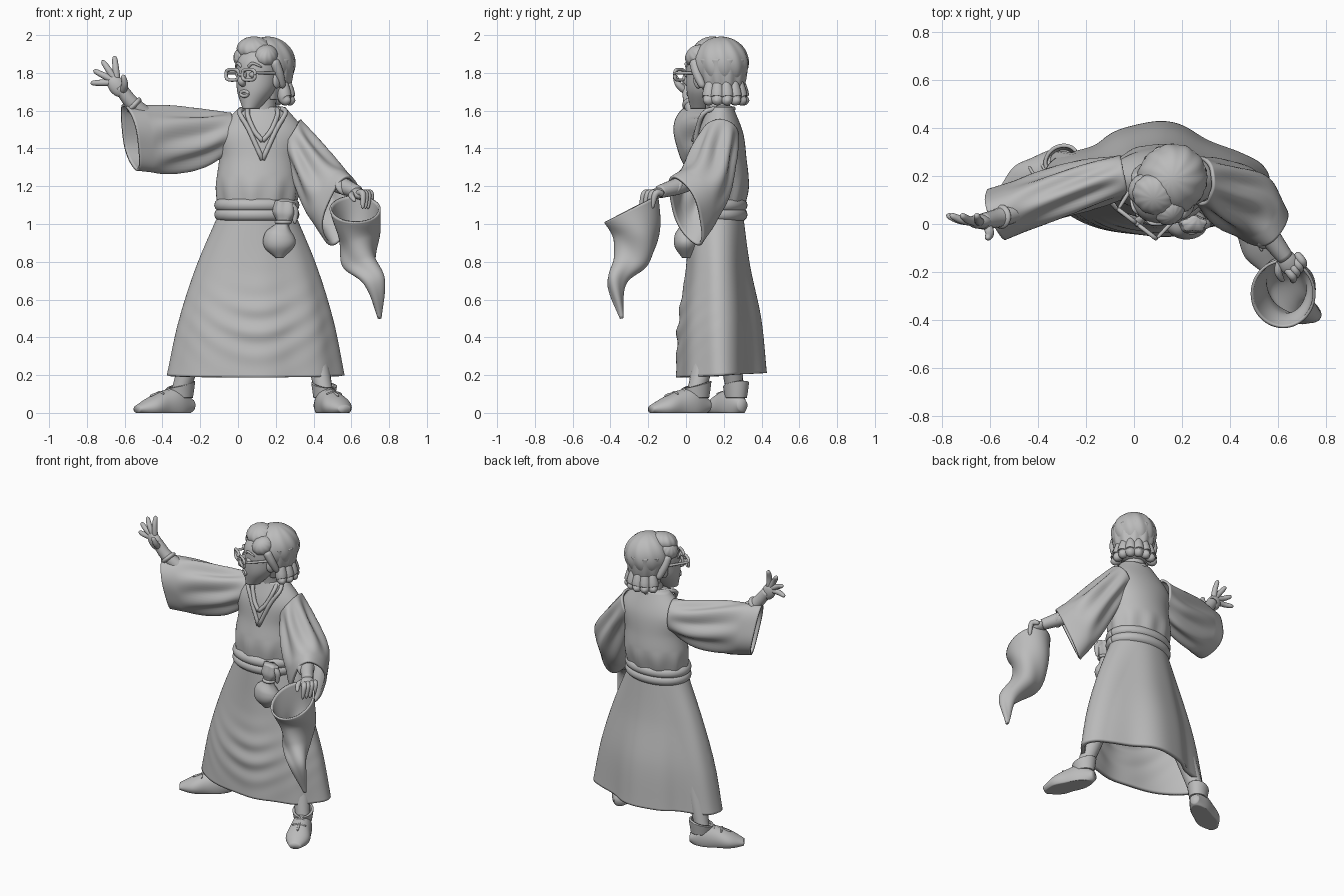
import bpy, bmesh
from math import sin, cos, pi, exp, atan2, copysign
from mathutils import Vector, Matrix

if "Cube" in bpy.data.objects:
    bpy.data.objects.remove(bpy.data.objects["Cube"])

clay = bpy.data.materials.new("clay grey")
clay.use_nodes = True
clay.diffuse_color = (.5, .5, .5, 1)
shader = clay.node_tree.nodes["Principled BSDF"]
shader.inputs["Base Color"].default_value = clay.diffuse_color
shader.inputs["Roughness"].default_value = .7

X, Y, Z = Vector((1, 0, 0)), Vector((0, 1, 0)), Vector((0, 0, 1))
WORLD = Matrix.Identity(4)
HEAD = Matrix.Translation((.13, .15, 0)) @ Matrix.Rotation(-.66, 4, 'Z')


def finish(name, bm, mat, shell=0):
    bm.transform(mat)
    mesh = bpy.data.meshes.new(name)
    bm.to_mesh(mesh)
    bm.free()
    mesh.materials.append(clay)
    mesh.shade_smooth()
    ob = bpy.data.objects.new(name, mesh)
    bpy.context.collection.objects.link(ob)
    if shell:
        cloth = ob.modifiers.new("cloth", 'SOLIDIFY')
        cloth.thickness, cloth.offset = shell, -1


def spline(values, t):
    """Smooth curve through evenly timed values, either numbers or points."""
    v = [Vector(p) if isinstance(p, tuple) else p for p in values]
    if len(v) == 1:
        return v[0]
    v = [2 * v[0] - v[1]] + v + [2 * v[-1] - v[-2]]
    spans = len(v) - 3
    i = min(int(t * spans), spans - 1)
    t = t * spans - i
    a, b, c, d = v[i:i + 4]
    return b + (c - a) * (t / 2) + (a - b * 2.5 + c * 2 - d / 2) * t * t + (b * 3 - a - c * 3 + d) * (t ** 3 / 2)


def sweep(name, path, wide, deep=None, ref=X, face=None, fold=None, shell=0, mat=WORLD,
          sides=64, steps=48, dome=False, floor=False):
    """Skin an ellipse along a path; wide runs along ref, face overrides the tangent."""
    bm, rings = bmesh.new(), []
    for k in range(steps + 1):
        t = k / steps
        centre = spline(path, t)
        if face:
            axis = spline(face, t).normalized()
        else:
            axis = (spline(path, min(t + .01, 1)) - spline(path, max(t - .01, 0))).normalized()
        u = (ref - axis * ref.dot(axis)).normalized()
        v = axis.cross(u)
        size = max(.05, 1 - abs(2 * t - 1) ** 8) ** .5 if dome else 1
        w, d = size * spline(wide, t), size * spline(deep or wide, t)
        ring = []
        for j in range(sides):
            a = 2 * pi * j / sides
            out = u * cos(a) * w + v * sin(a) * d
            co = centre + out
            if fold:
                co += out.normalized() * fold(a, t, co)
            if floor:
                co.z = max(co.z, 0)
            ring.append(bm.verts.new(co))
        rings.append(ring)
    for p, q in zip(rings, rings[1:]):
        for j in range(sides):
            n = (j + 1) % sides
            bm.faces.new((p[j], p[n], q[n], q[j]))
    if not shell:
        bm.faces.new(rings[0][::-1])
        bm.faces.new(rings[-1])
    finish(name, bm, mat, shell)


def tube(name, path, *radii, mat=WORLD, dome=True):
    along = Vector(path[-1]) - Vector(path[0])
    ref = Z if abs(along.x) > abs(along.z) else X if abs(along.z) > abs(along.y) else Z
    sweep(name, path, radii, ref=ref, mat=mat, sides=16, steps=24, dome=dome)


def ring(name, centre, a, b, thick, mat=WORLD, power=1):
    def soft(c):
        return copysign(abs(c) ** power, c)
    turns = [2 * pi * k / 32 for k in range(33)]
    path = [tuple(Vector(centre) + a * soft(cos(t)) + b * soft(sin(t))) for t in turns]
    sweep(name, path, [thick], ref=a.cross(b), mat=mat, sides=12, steps=64)


def ball(name, at, size, turn=(0, 0, 0), mat=WORLD, ripple=None):
    bm = bmesh.new()
    bmesh.ops.create_uvsphere(bm, u_segments=64, v_segments=32, radius=1)
    if ripple:
        for v in bm.verts:
            v.co *= 1 + ripple(v.co)
    bm.transform(Matrix.Translation(at) @ Matrix.Rotation(turn[2], 4, 'Z') @ Matrix.Rotation(turn[1], 4, 'Y')
                 @ Matrix.Rotation(turn[0], 4, 'X') @ Matrix.Diagonal((*size, 1)))
    finish(name, bm, mat)


# Robe skirt: narrowed back corners, hanging pleats and draped front folds
def skirt_fold(a, t, co):
    x = co.x - .1
    back = max(0, co.y - .17)
    pleat = .008 * t * sin(9 * a + 1) * (.6 + .4 * sin(2 * a))
    swag = .007 * exp(-(4 * x) ** 2 - (6 * (co.z - .45)) ** 2) * sin(48 * (co.z - 1.6 * x * x))
    corner = .07 * t * sin(2 * a) ** 2 * min(1, 8 * back)
    return pleat - corner + (0 if back else swag)


sweep("robe_skirt", [(.1, .16, 1.06), (.09, .19, .2)], (.2, .32, .41, .47), (.14, .17, .22, .24),
      face=[(0, .05, -1)], fold=skirt_fold, shell=.025, sides=120, steps=70)

# Robe bodice, gathered above the belt
sweep("robe_bodice", [(.1, .16, 1.06), (.11, .18, 1.35), (.13, .18, 1.62)], (.2, .22, .21, .23, .12),
      (.14, .16, .14, .12, .07), face=[(0, 0, 1)],
      fold=lambda a, t, co: .007 * sin(10 * a) * (1 - t) * sin(pi * min(1, 3 * t)))

# Collar: two raised V bands passing behind the neck
for low, spread in ((1.44, .08), (1.34, .12)):
    half = [(.13 + f * spread, y, z) for f, y, z in ((0, .04, low), (.6, .06, 1.5), (1, .11, 1.6), (0, .25, 1.61))]
    mirrored = [(.26 - x, y, z) for x, y, z in half[2::-1]]
    tube("collar_band", half + mirrored, .013, dome=False)

# Belt wound twice, with a knot and tail
for z in (1.05, 1.1):
    ring("belt_band", (.1, .16, z), X * .19, Y * .13, .036)
tube("belt_tail", [(.26, 0, 1.1), (.3, 0, 1.07), (.3, 0, 1)], .03, .02, .01)

# Pouch with a flared neck
sweep("belt_pouch", [(.22, 0, .82), (.22, 0, .92), (.24, 0, 1.02), (.25, 0, 1.12)],
      (.02, .08, .08, .035, .06, .05), (.02, .06, .06, .03, .04, .03),
      fold=lambda a, t, co: .008 * sin(5 * a) * max(0, t - .4))
ring("pouch_tie", (.24, 0, 1.01), X * .036, Y * .034, .01)


# Wide sleeves, open at the cuff
def sleeve_fold(a, t, co):
    return .014 * sin(pi * min(1.2 * t, 1)) * sin(7 * a + 5 * t) + .006 * t * sin(4 * a)


sweep("right_sleeve", [(-.04, .2, 1.48), (-.2, .16, 1.45), (-.4, .1, 1.45), (-.57, .04, 1.46)],
      (.11, .15, .18, .18), (.09, .11), Z, [(-1, -.2, 0), (-1, -.4, -.2)], sleeve_fold, .015)
sweep("left_sleeve", [(.28, .18, 1.47), (.36, .14, 1.34), (.46, .09, 1.18), (.54, 0, 1.07)],
      (.1, .12, .16, .2), (.1, .12, .14, .11), Z, [(.8, 0, -.5), (.6, -.7, -.4)], sleeve_fold, .015)

# Forearms with tight undersleeve cuffs
tube("right_forearm", [(-.2, .15, 1.5), (-.42, .08, 1.54), (-.55, .03, 1.63), (-.63, .01, 1.73)],
     .06, .05, .04, .034, dome=False)
tube("left_forearm", [(.38, .13, 1.32), (.52, 0, 1.22), (.63, -.14, 1.17)], .06, .05, .035, dome=False)
ball("right_cuff", (-.55, .03, 1.63), (.05, .05, .022), (0, -.8, 0))
ball("left_cuff", (.56, -.06, 1.2), (.055, .055, .025), (1.1, 0, .7))

# Raised right hand, fingers fanned from the palm
palm = Vector((-.64, .01, 1.75))
ball("right_palm", (-.64, .01, 1.73), (.045, .03, .065), (0, -.65, 0))
for k in range(4):
    a = .1 + k / 2
    aim = Vector((-sin(a), .2, cos(a)))
    tube("right_finger", [palm, palm + aim * .08 - Y * .01, palm + aim * .14], .02, .017, .013)
tube("right_thumb", [(-.61, 0, 1.7), (-.6, -.04, 1.74), (-.61, -.06, 1.79)], .02, .018, .013)

# Left hand gripping the hat rim
ball("left_palm", (.64, -.16, 1.16), (.042, .06, .028), (.3, 0, .5))
for k in range(4):
    knuckle = Vector((.66 + .014 * k, -.22 + .02 * k, 1.16))
    tube("left_finger", [knuckle + Y * .04 - X * .03, knuckle, knuckle - Z * .08 - Y * .02], .017, .017, .01)
tube("left_thumb", [(.61, -.15, 1.16), (.6, -.2, 1.15), (.62, -.24, 1.12)], .018, .016, .01)

# Floppy pointed hat hanging open from the hand
sweep("pointed_hat", [(.62, -.29, 1.08), (.64, -.26, .93), (.65, -.29, .8), (.72, -.37, .69), (.75, -.34, .5)],
      (.135, .11, .09, .055, .01), (.16, .12, .09, .05, .01), face=[(0, .5, -1), (.3, -.2, -1), (0, .2, -1)],
      fold=lambda a, t, co: .009 * sin(3 * a + 9 * t) * sin(pi * t), shell=.012)

# Neck, face and features
tube("neck", [(.13, .18, 1.5), (.14, .16, 1.72)], .08, .066, .07, dome=False)
sweep("face", [(0, -.1, 1.61), (0, -.06, 1.7), (0, -.04, 1.78), (0, -.03, 1.87), (0, -.01, 1.95)],
      (.04, .095, .11, .11, .07), (.05, .1, .12, .12, .08), face=[(0, 0, 1)], mat=HEAD)
tube("nose", [(0, -.15, 1.81), (0, -.18, 1.76), (0, -.16, 1.73)], .012, .022, .012, mat=HEAD)
ring("mouth", (0, -.157, 1.69), X * .024, Z * .013, .009, HEAD)
for s in (-1, 1):
    ball("eye", (s * .045, -.142, 1.79), (.022, .018, .016), mat=HEAD)
    ball("ear", (s * .112, -.02, 1.76), (.016, .03, .042), mat=HEAD)
    tube("eyebrow", [(s * .02, -.15, 1.83), (s * .05, -.15, 1.85), (s * .09, -.12, 1.83)], .01, .005, mat=HEAD)
    ring("spectacle_rim", (s * .055, -.19, 1.79), X * .042, Z * .028, .009, HEAD, .6)
    tube("spectacle_temple", [(s * .1, -.19, 1.8), (s * .12, 0, 1.8)], .008, mat=HEAD)
tube("spectacle_bridge", [(-.02, -.19, 1.79), (.02, -.19, 1.79)], .009, mat=HEAD)


# Hair: wavy cap, swept fringe, tapered nape and flipped ends
def strands(p):
    return .02 * sin(11 * atan2(p.y, p.x) + 3 * p.z) * (1 - p.z * p.z)


ball("hair_cap", (0, .045, 1.85), (.142, .15, .142), mat=HEAD, ripple=strands)
sweep("hair_nape", [(0, .05, 1.87), (0, .06, 1.66)], (.14, .125, .09), (.14, .12, .09), face=[(0, 0, -1)],
      fold=lambda a, t, co: .004 * sin(11 * a), mat=HEAD)
ball("fringe_crest", (-.02, -.05, 1.93), (.09, .085, .06), (.3, .1, .2), HEAD, strands)
for s in (-1, 1):
    ball("fringe_side", (.07 * s, -.06, 1.89), (.06, .07, .055), (.5, .5 * s, .3 * s), HEAD, strands)
    tube("sideburn", [(.11 * s, -.05, 1.87), (.125 * s, -.02, 1.8), (.12 * s, .02, 1.72)], .03, .02, mat=HEAD)
for k in range(8):
    a = pi * k / 7
    lock = [(r * cos(a), .05 + r * sin(a), z) for r, z in ((.1, 1.77), (.105, 1.7), (.115, 1.66), (.145, 1.65))]
    tube("hair_flip", lock, .02, .036, .034, .015, mat=HEAD)

# Legs and soft shoes with flared collars
for side, ankle, yaw, knee in (("right", (-.31, .26, .1), -1.05, (-.2, .22, .45)),
                               ("left", (.46, .05, .1), .42, (.38, .14, .45))):
    foot = Matrix.Translation((ankle[0], ankle[1], 0)) @ Matrix.Rotation(yaw, 4, 'Z')
    tube(side + "_leg", [ankle, knee], .045, .07, dome=False)
    sweep(side + "_shoe", [(0, .08, .04), (0, -.09, .04), (0, -.26, .02)], (.03, .09, .08, .055, .02),
          (.03, .06, .07, .075, .035), Z, [(0, -1, 0)], mat=foot, floor=True)
    sweep(side + "_shoe_collar", [(0, .01, .08), (0, .01, .15)], (.055, .066), (.065, .08),
          face=[(0, 0, 1), (0, -.25, 1)], shell=.015, mat=foot)
    tube(side + "_shoe_seam", [(0, -.05, .125), (0, -.18, .09)], .007, mat=foot)
    for y in (-.07, -.12):
        tube(side + "_shoe_lace", [(-.045, y, .1), (0, y, .15 + y / 3), (.045, y, .1)], .006, mat=foot)
